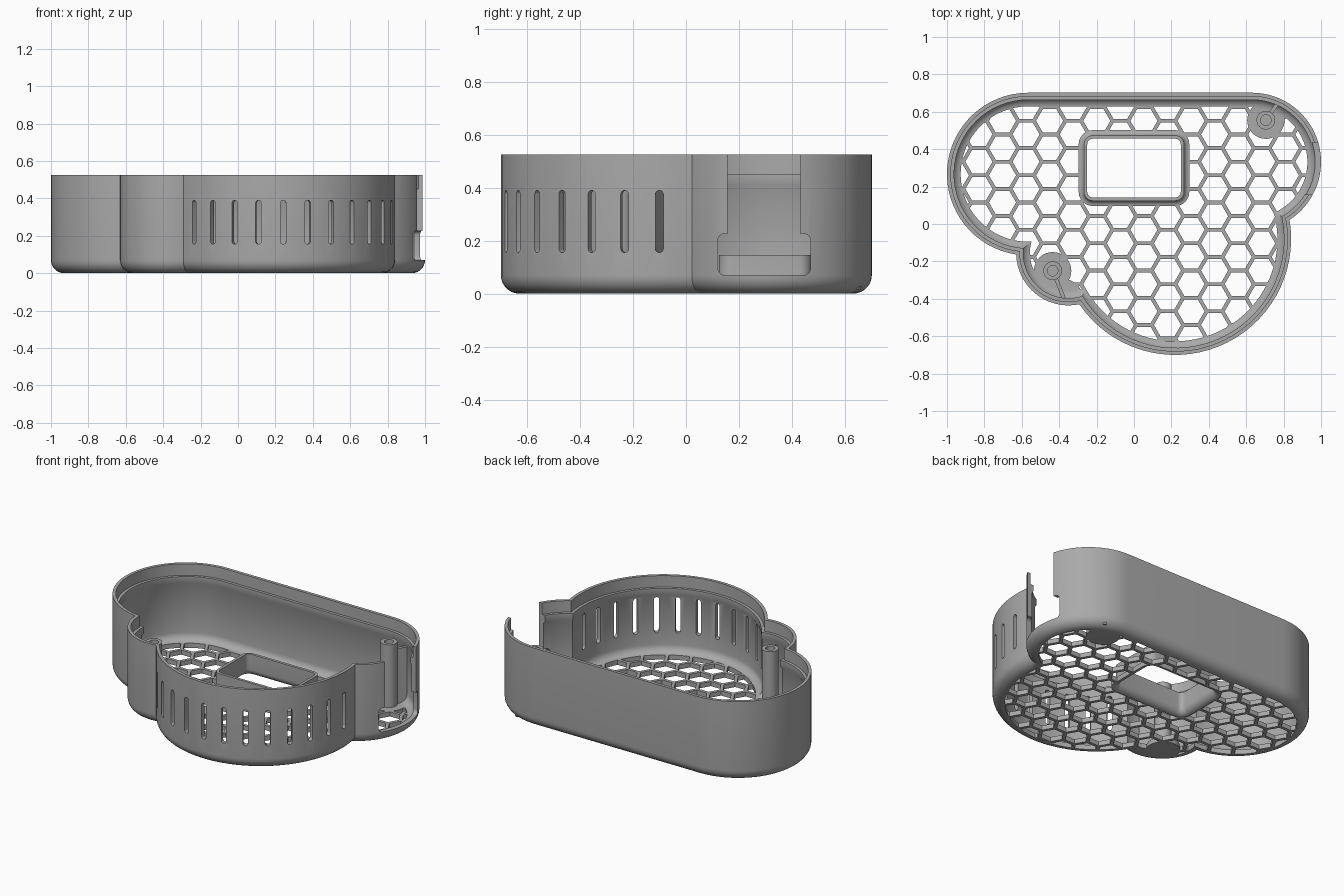
import bpy, bmesh
from math import sin, cos, pi, radians, atan2, sqrt
from mathutils import Vector, Matrix

if "Cube" in bpy.data.objects:
    bpy.data.objects.remove(bpy.data.objects["Cube"])

grey = bpy.data.materials.new("plain grey")
grey.use_nodes = True
grey.diffuse_color = (0.4, 0.4, 0.4, 1)
grey.node_tree.nodes["Principled BSDF"].inputs["Base Color"].default_value = (0.4, 0.4, 0.4, 1)

HEIGHT, FLOOR, FILLET = 0.525, 0.03, 0.07


def finish(bm, name):
    bmesh.ops.recalc_face_normals(bm, faces=bm.faces)
    mesh = bpy.data.meshes.new(name)
    bm.to_mesh(mesh)
    bm.free()
    mesh.materials.append(grey)
    obj = bpy.data.objects.new(name, mesh)
    bpy.context.collection.objects.link(obj)
    return obj


def loft(name, rings, capped):
    """Skin matching rings; cap both ends or join last ring to first."""
    bm = bmesh.new()
    vs = [[bm.verts.new(p) for p in ring] for ring in rings]
    pairs = list(zip(vs, vs[1:])) + ([] if capped else [(vs[-1], vs[0])])
    for a, b in pairs:
        for i in range(len(a)):
            bm.faces.new((a[i - 1], a[i], b[i], b[i - 1]))
    if capped:
        bm.faces.new(vs[0])
        bm.faces.new(vs[-1])
    return finish(bm, name)


def add_prism(bm, points, low, high, matrix=Matrix()):
    """Extrude a flat outline along local z."""
    ends = [[bm.verts.new(matrix @ Vector((x, y, z))) for x, y in points] for z in (low, high)]
    for end in ends:
        bm.faces.new(end)
    for i in range(len(points)):
        bm.faces.new((ends[0][i - 1], ends[0][i], ends[1][i], ends[1][i - 1]))


def prism(name, points, low, high, matrix=Matrix()):
    bm = bmesh.new()
    add_prism(bm, points, low, high, matrix)
    return finish(bm, name)


def boolean(obj, tool, operation="DIFFERENCE"):
    mod = obj.modifiers.new("cut", "BOOLEAN")
    mod.operation, mod.solver, mod.object = operation, "EXACT", tool
    bpy.context.view_layer.objects.active = obj
    bpy.ops.object.modifier_apply(modifier=mod.name)
    bpy.data.objects.remove(tool)


def arc(cx, cy, r, start, end, n):
    return [(cx + r * cos(start + (end - start) * i / n),
             cy + r * sin(start + (end - start) * i / n)) for i in range(n + 1)]


def rounded_rect(cx, cy, hx, hy, r):
    pts = []
    for k, (sx, sy) in enumerate(((1, 1), (-1, 1), (-1, -1), (1, -1))):
        pts += arc(cx + sx * (hx - r), cy + sy * (hy - r), r, k * pi / 2, (k + 1) * pi / 2, 6)
    return pts


# Footprint: four merged lobes, counter-clockwise from the back left
LOBES = [(-0.565, 0.267, 0.435), (-0.35, -0.155, 0.28), (0.22, -0.08, 0.62), (0.63, 0.332, 0.37)]


def footprint(inset):
    lobes = [(Vector((x, y)), r - inset) for x, y, r in LOBES]
    joints = []
    for (a, ra), (b, rb) in zip(lobes, lobes[1:]):
        d = (b - a).length
        u = (b - a) / d
        t = (ra * ra - rb * rb + d * d) / (2 * d)
        joints.append(a + u * t + Vector((u.y, -u.x)) * sqrt(ra * ra - t * t))
    top = Vector((0, 1))
    ends = [lobes[0][0] + top * lobes[0][1]] + joints + [lobes[-1][0] + top * lobes[-1][1]]
    pts = []
    for i, (c, r) in enumerate(lobes):
        s, e = ends[i] - c, ends[i + 1] - c
        a0, a1 = atan2(s.y, s.x), atan2(e.y, e.x)
        if a1 <= a0:
            a1 += 2 * pi
        ring = arc(c.x, c.y, r, a0, a1, 32)
        pts += ring if i == 3 else ring[:-1]
    return pts


def raised(points, z):
    return [(x, y, z) for x, y in points]


# Shell profile as (inset, height): outer fillet, stepped rim, snap bead, inner fillet
outer = arc(FILLET, FILLET, FILLET, 1.5 * pi, pi, 7)
inner = arc(0.08, 0.08, 0.05, pi, 1.5 * pi, 6)
rim = [(0, HEIGHT), (0.02, HEIGHT), (0.02, 0.45), (0.038, 0.45), (0.038, 0.41), (0.03, 0.395)]
shell = loft("shell", [raised(footprint(d), z) for d, z in outer + rim + inner], True)

# Screw post positions with the wall point each rib reaches
POSTS = {"back_left": ((0.705, 0.555), (0.775, 0.655)),
         "front_right": ((-0.435, -0.25), (-0.375, -0.395))}
OPEN = (0, 0.299, 0.25, 0.157)


def opening(grow):
    x, y, hx, hy = OPEN
    return rounded_rect(x, y, hx + grow, hy + grow, 0.03 + grow)


# Honeycomb floor, kept solid round the posts and the opening
PITCH, STRUT = 0.1455, 0.02
COLUMN = PITCH * sqrt(3) / 2
hex_points = arc(0, 0, (PITCH - STRUT) / sqrt(3), 0, 2 * pi, 6)[:-1]
bm = bmesh.new()
for i in range(-11, 7):
    for j in range(-6, 6):
        x, y = 0.305 + i * COLUMN, 0.115 + (j + i % 2 / 2) * PITCH
        add_prism(bm, hex_points, -0.1, 0.1, Matrix.Translation((x, y, 0)))
holes = finish(bm, "honeycomb_cutter")
field = footprint(0.073)
boolean(holes, loft("field", [raised(field, -0.05), raised(field, 0.06)], True), "INTERSECT")
boolean(holes, prism("opening_margin", opening(0.045), -0.2, 0.2))
for (px, py), (wx, wy) in POSTS.values():
    for x, y in ((px, py), (wx, wy)):
        boolean(holes, prism("pad", arc(x, y, 0.1, 0, 2 * pi, 32)[:-1], -0.2, 0.2))
boolean(shell, holes)
boolean(shell, prism("opening_cutter", opening(0.04), -0.1, 0.1))

# Vent slots round the front lobe
bm = bmesh.new()
slot = arc(0, 0.375, 0.015, 0, pi, 8) + arc(0, 0.17, 0.015, pi, 2 * pi, 8)
fx, fy, fr = LOBES[2]
for k in range(12):
    turn = Matrix.Rotation(radians(-47.2 + 12.3 * k), 4, "Z")
    face = Matrix.Translation((fx, fy, 0)) @ turn @ Matrix.Rotation(pi / 2, 4, "X")
    add_prism(bm, slot, fr - 0.1, fr + 0.1, face)
boolean(shell, finish(bm, "slot_cutter"))

# Connector notch in the +x wall: rounded window with a channel up to the rim
side = Matrix(((0, 0, 1, 0), (1, 0, 0, 0), (0, 1, 0, 0), (0, 0, 0, 1)))
boolean(shell, prism("window", rounded_rect(0.295, 0.148, 0.175, 0.078, 0.025), 0.8, 1.2, side))
channel = [(0.157, 0.15), (0.433, 0.15), (0.433, 0.6), (0.157, 0.6)]
boolean(shell, prism("channel", channel, 0.8, 1.2, side))

# Flared collar round the rectangular opening
flare = arc(0.046, 0.06, 0.046, 1.5 * pi, pi, 6)
foot = arc(0.046, 0.06, 0.028, pi, 1.5 * pi, 6)
section = [(d, max(z - 0.014, 0)) for d, z in flare] + [(0, 0.145), (0.018, 0.145)] + foot
loft("opening_collar", [raised(opening(d), z) for d, z in section], False)

# Screw posts and their ribs
for side_name, ((x, y), (wx, wy)) in POSTS.items():
    tube = [(0.05, 0.015), (0.05, 0.44), (0.028, 0.44), (0.028, 0.015)]
    loft(side_name + "_post",
         [raised(arc(x, y, r, 0, 2 * pi, 32)[:-1], z) for r, z in tube], False)
    reach = Vector((wx - x, wy - y))
    place = Matrix.Translation((x, y, 0)) @ Matrix.Rotation(atan2(reach.y, reach.x), 4, "Z")
    end = reach.length
    prism(side_name + "_rib", [(0.04, -0.01), (end, -0.01), (end, 0.01), (0.04, 0.01)],
          0.015, 0.39, place)

for obj in bpy.context.scene.objects:
    obj.select_set(obj.type == "MESH")
bpy.context.view_layer.objects.active = shell
bpy.ops.object.shade_smooth_by_angle(angle=radians(30))
